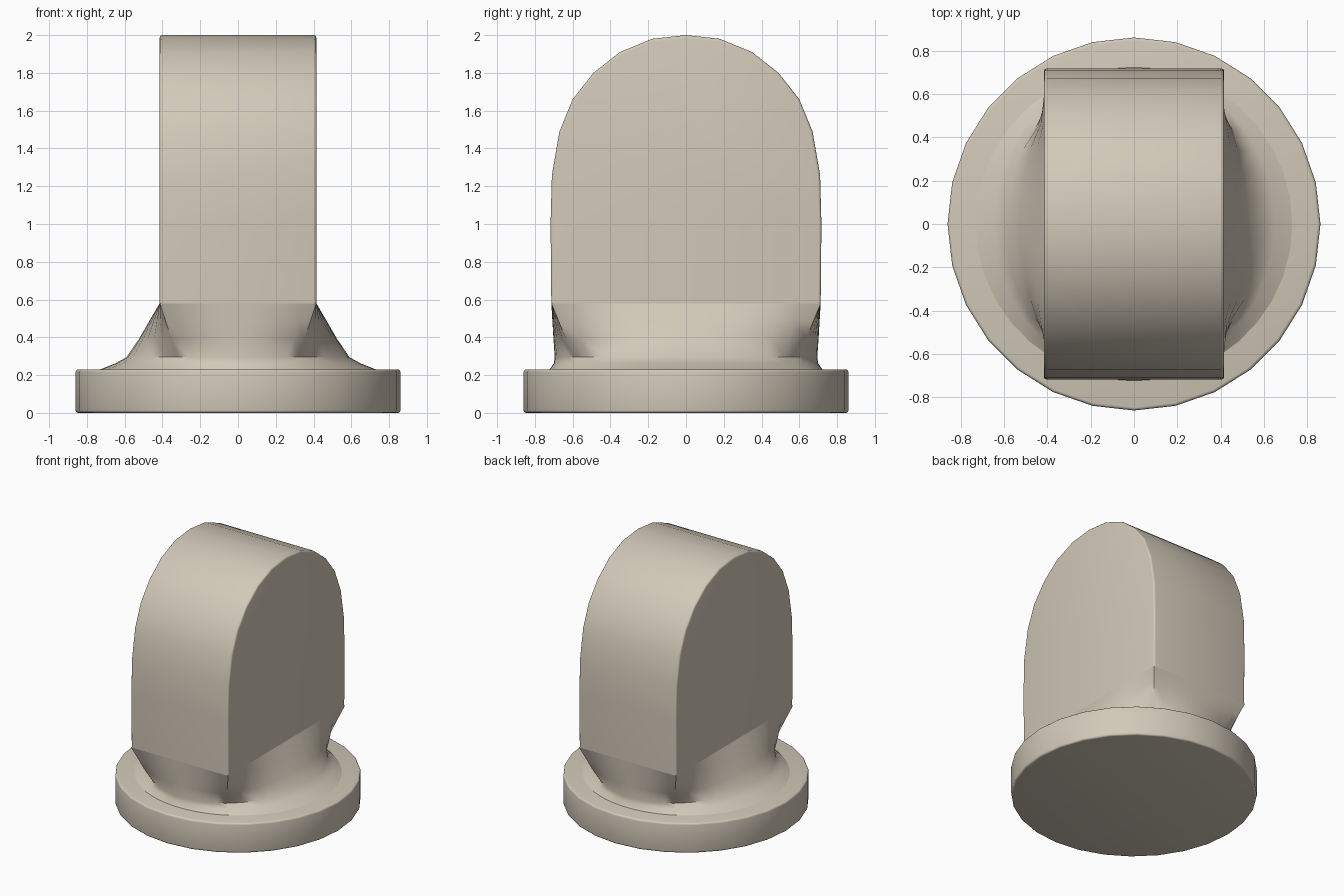
import bpy, bmesh, math

if "Cube" in bpy.data.objects:
    bpy.data.objects.remove(bpy.data.objects["Cube"])

stone = bpy.data.materials.new("warm_beige")
stone.diffuse_color = (0.64, 0.58, 0.48, 1)
stone.use_nodes = True
stone.node_tree.nodes["Principled BSDF"].inputs["Base Color"].default_value = stone.diffuse_color


def finish(bm, name, angle=35):
    bmesh.ops.recalc_face_normals(bm, faces=bm.faces[:])
    me = bpy.data.meshes.new(name)
    bm.to_mesh(me)
    bm.free()
    me.materials.append(stone)
    me.shade_smooth()
    me.set_sharp_from_angle(angle=math.radians(angle))
    ob = bpy.data.objects.new(name, me)
    bpy.context.collection.objects.link(ob)
    return ob


# Round base disc with softened rims
bm = bmesh.new()
BASE_H = 0.23
ring = [bm.verts.new((0.86 * math.cos(2 * math.pi * i / 28),
                      0.86 * math.sin(2 * math.pi * i / 28), 0)) for i in range(28)]
bottom = bm.faces.new(ring)
ext = bmesh.ops.extrude_face_region(bm, geom=[bottom], use_keep_orig=True)
top = [v for v in ext["geom"] if isinstance(v, bmesh.types.BMVert)]
bmesh.ops.translate(bm, verts=top, vec=(0, 0, BASE_H))
bmesh.ops.recalc_face_normals(bm, faces=bm.faces[:])
rims = [e for e in bm.edges if abs(e.verts[0].co.z - e.verts[1].co.z) < 1e-5]
bmesh.ops.bevel(bm, geom=rims, offset=0.014, segments=3, profile=0.5, affect='EDGES')
finish(bm, "base_disc")

# Arched slab: half outline in y-z, mirrored, spanned across x
W, FLARE_TOP, HALF_D = 0.415, 0.58, 0.713
half = [(HALF_D, FLARE_TOP), (0.717, 1.0), (0.71, 1.26), (0.67, 1.49), (0.60, 1.66),
        (0.49, 1.80), (0.35, 1.91), (0.18, 1.98)]
outline = half + [(0, 2.0)] + [(-y, z) for y, z in reversed(half)]
bm = bmesh.new()
left = [bm.verts.new((-W, y, z)) for y, z in outline]
right = [bm.verts.new((W, y, z)) for y, z in outline]
bm.faces.new(left)
bm.faces.new(right)
n = len(outline)
for i in range(n):
    j = (i + 1) % n
    bm.faces.new((left[i], left[j], right[j], right[i]))
bmesh.ops.recalc_face_normals(bm, faces=bm.faces[:])
rims = [e for e in bm.edges
        if abs(e.verts[0].co.x - e.verts[1].co.x) < 1e-5
        and max(v.co.z for v in e.verts) > FLARE_TOP + 0.01]
bmesh.ops.bevel(bm, geom=rims, offset=0.014, segments=3, profile=0.5, affect='EDGES')
finish(bm, "arched_slab")

# Flared neck: rectangle under the slab lofted to a round foot
N = 12
rect, angles = [], []
corner = math.radians(58)
for k in range(N):            # +x side
    t = 2 * k / N - 1
    rect.append((W, t * HALF_D))
    angles.append(t * corner)
for k in range(N):            # +y side
    t = k / N
    rect.append((W - 2 * W * t, HALF_D))
    angles.append(corner + (math.pi - 2 * corner) * t)
rect += [(-x, -y) for x, y in rect]
angles += [a + math.pi for a in angles]


def ellipse(rx, ry):
    return [(rx * math.cos(a), ry * math.sin(a)) for a in angles]


def blend(a, b, t):
    return [(p[0] + (q[0] - p[0]) * t, p[1] + (q[1] - p[1]) * t) for p, q in zip(a, b)]


waist = ellipse(0.59, 0.695)
levels = [(rect, FLARE_TOP), (blend(rect, waist, 0.3), 0.49), (blend(rect, waist, 0.63), 0.39),
          (waist, 0.295), (ellipse(0.65, 0.70), 0.262), (ellipse(0.74, 0.725), 0.226)]
bm = bmesh.new()
rings = [[bm.verts.new((x, y, z)) for x, y in pts] for pts, z in levels]
for a, b in zip(rings, rings[1:]):
    for i in range(len(a)):
        j = (i + 1) % len(a)
        bm.faces.new((a[i], a[j], b[j], b[i]))
bm.faces.new(rings[0])
bm.faces.new(rings[-1])
finish(bm, "flared_neck", 50)
